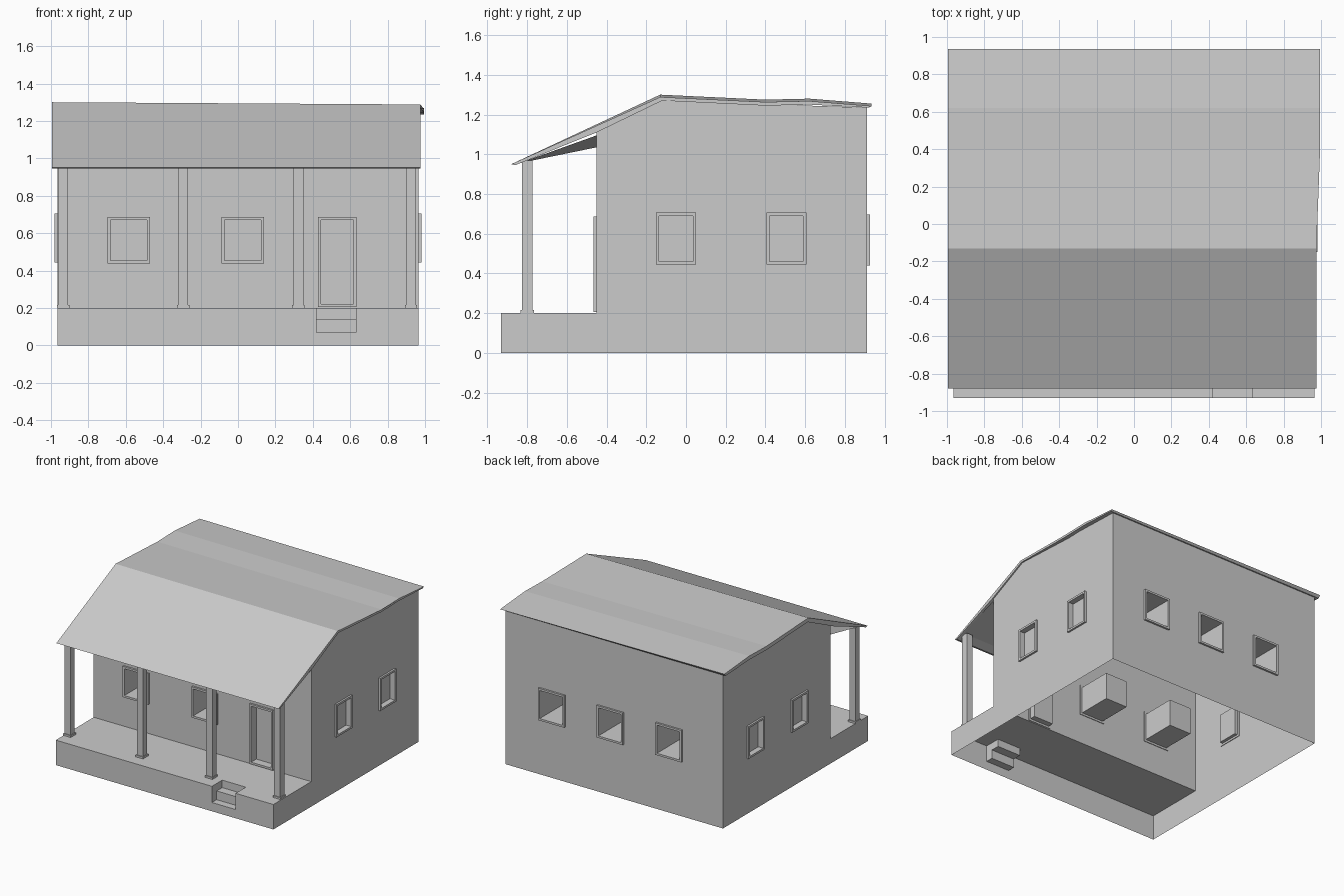
import bpy, bmesh
from mathutils import Vector

if "Cube" in bpy.data.objects:
    bpy.data.objects.remove(bpy.data.objects["Cube"])


def finish(bm, name):
    bmesh.ops.recalc_face_normals(bm, faces=bm.faces)
    me = bpy.data.meshes.new(name)
    bm.to_mesh(me)
    bm.free()
    ob = bpy.data.objects.new(name, me)
    bpy.context.collection.objects.link(ob)
    return ob


def add_box(bm, lo, hi):
    geo = bmesh.ops.create_cube(bm, size=1)["verts"]
    for v in geo:
        v.co = Vector([l + (c + 0.5) * (h - l) for l, h, c in zip(lo, hi, v.co)])


def add_prism(bm, left, right, xl, xr):
    """Join a (y, z) profile at xl to a matching one at xr."""
    a = [bm.verts.new((xl, y, z)) for y, z in left]
    b = [bm.verts.new((xr, y, z)) for y, z in right]
    bm.faces.new(a)
    bm.faces.new(b[::-1])
    n = len(a)
    for i in range(n):
        j = (i + 1) % n
        bm.faces.new((a[i], b[i], b[j], a[j]))


FRONT, BACK, SIDE = -0.45, 0.91, 0.965
cut = bmesh.new()


def opening(name, axis, wall, out, u, z0, z1, width, depth):
    """Recess cut into a wall plus a thin raised frame around it."""
    def block(bm, u0, u1, za, zb, inner, outer):
        n0, n1 = sorted((wall - out * inner, wall + out * outer))
        lo, hi = ((n0, u0, za), (n1, u1, zb)) if axis == 0 else ((u0, n0, za), (u1, n1, zb))
        add_box(bm, lo, hi)
    a, b, t = u - width / 2, u + width / 2, 0.016
    block(cut, a, b, z0, z1, depth, 0.05)
    bm = bmesh.new()
    block(bm, a - t, a, z0 - t, z1 + t, 0.005, 0.015)
    block(bm, b, b + t, z0 - t, z1 + t, 0.005, 0.015)
    block(bm, a, b, z0 - t, z0, 0.005, 0.015)
    block(bm, a, b, z1, z1 + t, 0.005, 0.015)
    finish(bm, name)


# Windows and door
for i, x in enumerate((-0.585, 0.025)):
    opening(f"front_window_frame_{i}", 1, FRONT, -1, x, 0.455, 0.67, 0.195, 0.28)
for i, x in enumerate((-0.49, 0.03, 0.55)):
    opening(f"back_window_frame_{i}", 1, BACK, 1, x, 0.455, 0.68, 0.20, 0.28)
for side, s in (("left", -1), ("right", 1)):
    for i, y in enumerate((-0.05, 0.505)):
        opening(f"{side}_window_frame_{i}", 0, s * SIDE, s, y, 0.46, 0.69, 0.17, 0.03)
opening("door_frame", 1, FRONT, -1, 0.53, 0.222, 0.67, 0.175, 0.05)

# Steps let into the porch
steps = [(-0.96, 0.07), (-0.87, 0.07), (-0.87, 0.14), (-0.80, 0.14), (-0.80, 0.26), (-0.96, 0.26)]
add_prism(cut, steps, steps, 0.42, 0.63)
cutter = finish(cut, "opening_cutter")
cutter.hide_render = True

# Walls and porch in one hollow shell
bm = bmesh.new()
shell = [(-0.93, 0), (-0.93, 0.2), (FRONT, 0.2), (FRONT, 1.115), (-0.12, 1.27), (BACK, 1.235), (BACK, 0)]
add_prism(bm, shell, shell, -SIDE, SIDE)
walls = finish(bm, "walls_and_porch")
mod = walls.modifiers.new("openings", "BOOLEAN")
mod.operation, mod.solver, mod.object = "DIFFERENCE", "EXACT", cutter
deps = bpy.context.evaluated_depsgraph_get()
mesh = bpy.data.meshes.new_from_object(walls.evaluated_get(deps))
walls.modifiers.clear()
bm = bmesh.new()
bm.from_mesh(mesh)
gone = [f for f in bm.faces
        if (f.normal.z < -0.9 and f.calc_center_median().z < 0.01)
        or (f.normal.z > 0.3 and f.calc_center_median().z > 1)]
bmesh.ops.delete(bm, geom=gone, context="FACES")
bm.to_mesh(mesh)
bm.free()
walls.data = mesh
bpy.data.objects.remove(cutter)

# Roof slab, slightly lower at the right end
top = [(-0.88, 0.95), (-0.13, 1.30), (0.40, 1.275), (0.62, 1.28), (0.935, 1.255)]
under = [(0.92, 1.235), (0.62, 1.25), (0.40, 1.245), (-0.12, 1.27), (FRONT, 1.11), (-0.86, 0.945)]
left = top + under
right = [(y, z - 0.012 if y > -0.4 else z) for y, z in top] + under
bm = bmesh.new()
add_prism(bm, left, right, -0.995, 0.975)
for v in bm.verts:
    if v.co.x > 0 and v.co.y > 0.3:
        v.co.x += 0.02
finish(bm, "roof")

# Porch ceiling, sagging to the left
bm = bmesh.new()
bm.faces.new([bm.verts.new(p) for p in (
    (-0.965, -0.84, 0.955), (0.965, -0.84, 0.955), (0.965, FRONT, 1.095), (-0.965, FRONT, 1.035))])
finish(bm, "porch_ceiling")

# Porch posts with small feet
for i, x in enumerate((-0.935, -0.293, 0.323, 0.925)):
    bm = bmesh.new()
    add_box(bm, (x - 0.027, -0.825, 0.2), (x + 0.027, -0.772, 0.968))
    add_box(bm, (x - 0.033, -0.832, 0.2), (x + 0.033, -0.765, 0.215))
    finish(bm, f"porch_post_{i}")
